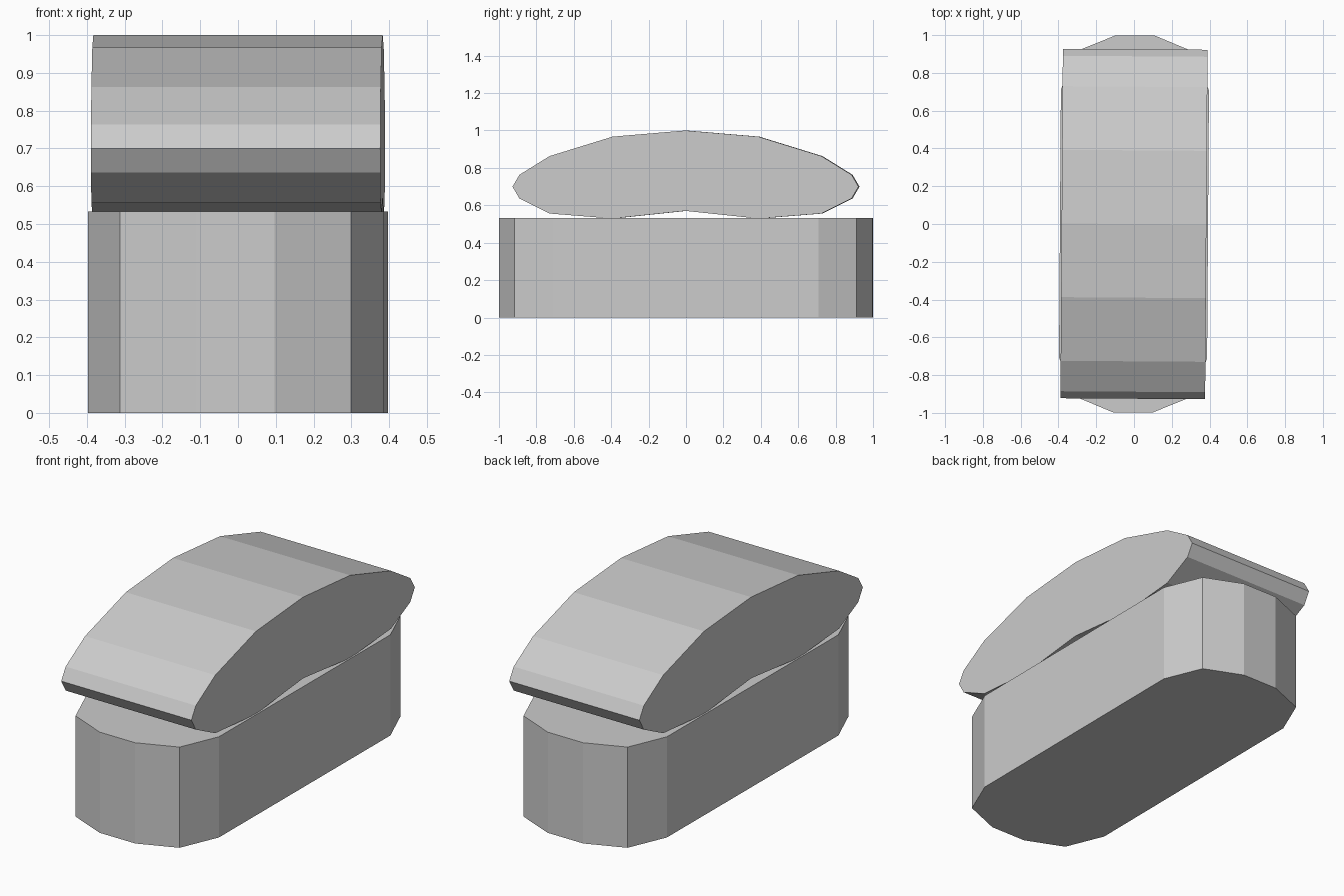
import bpy
import bmesh
import math
from mathutils import Matrix

cube = bpy.data.objects.get("Cube")
if cube:
    bpy.data.objects.remove(cube, do_unlink=True)

grey = bpy.data.materials.new("plain_grey")
grey.use_nodes = True
GREY = (0.6, 0.6, 0.6, 1)
grey.diffuse_color = GREY
grey.node_tree.nodes["Principled BSDF"].inputs["Base Color"].default_value = GREY

TWIST = Matrix.Rotation(math.radians(-0.4), 4, "Z")  # whole model sits slightly turned


def prism(name, outline, offset):
    """Extrude a closed outline of 3D points along offset."""
    bm = bmesh.new()
    face = bm.faces.new([bm.verts.new(p) for p in outline])
    side = bmesh.ops.extrude_face_region(bm, geom=[face], use_keep_orig=True)
    moved = [g for g in side["geom"] if isinstance(g, bmesh.types.BMVert)]
    bmesh.ops.translate(bm, verts=moved, vec=offset)
    bmesh.ops.transform(bm, matrix=TWIST, verts=bm.verts)
    bmesh.ops.recalc_face_normals(bm, faces=bm.faces)
    mesh = bpy.data.meshes.new(name)
    bm.to_mesh(mesh)
    bm.free()
    mesh.materials.append(grey)
    obj = bpy.data.objects.new(name, mesh)
    bpy.context.collection.objects.link(obj)
    return obj


# Base: upright block with faceted round ends
end = [(0.392, 0.71), (0.306, 0.915), (0.104, 0.998)]
back = end + [(-x, y) for x, y in reversed(end)]
plan = back + [(-x, -y) for x, y in back]
prism("base", [(x, y, 0) for x, y in plan], (0, 0, 0.533))

# Lid: arched profile with a slightly hollow underside, running across the base
HALF = 0.383
arch = [(0.39, 0.967), (0.727, 0.863), (0.888, 0.763), (0.925, 0.70),
        (0.888, 0.636), (0.727, 0.556), (0.39, 0.529)]
profile = [(0, 1)] + arch + [(0, 0.57)] + [(-y, z) for y, z in reversed(arch)]
prism("lid", [(-HALF, y, z) for y, z in profile], (2 * HALF, 0, 0))
